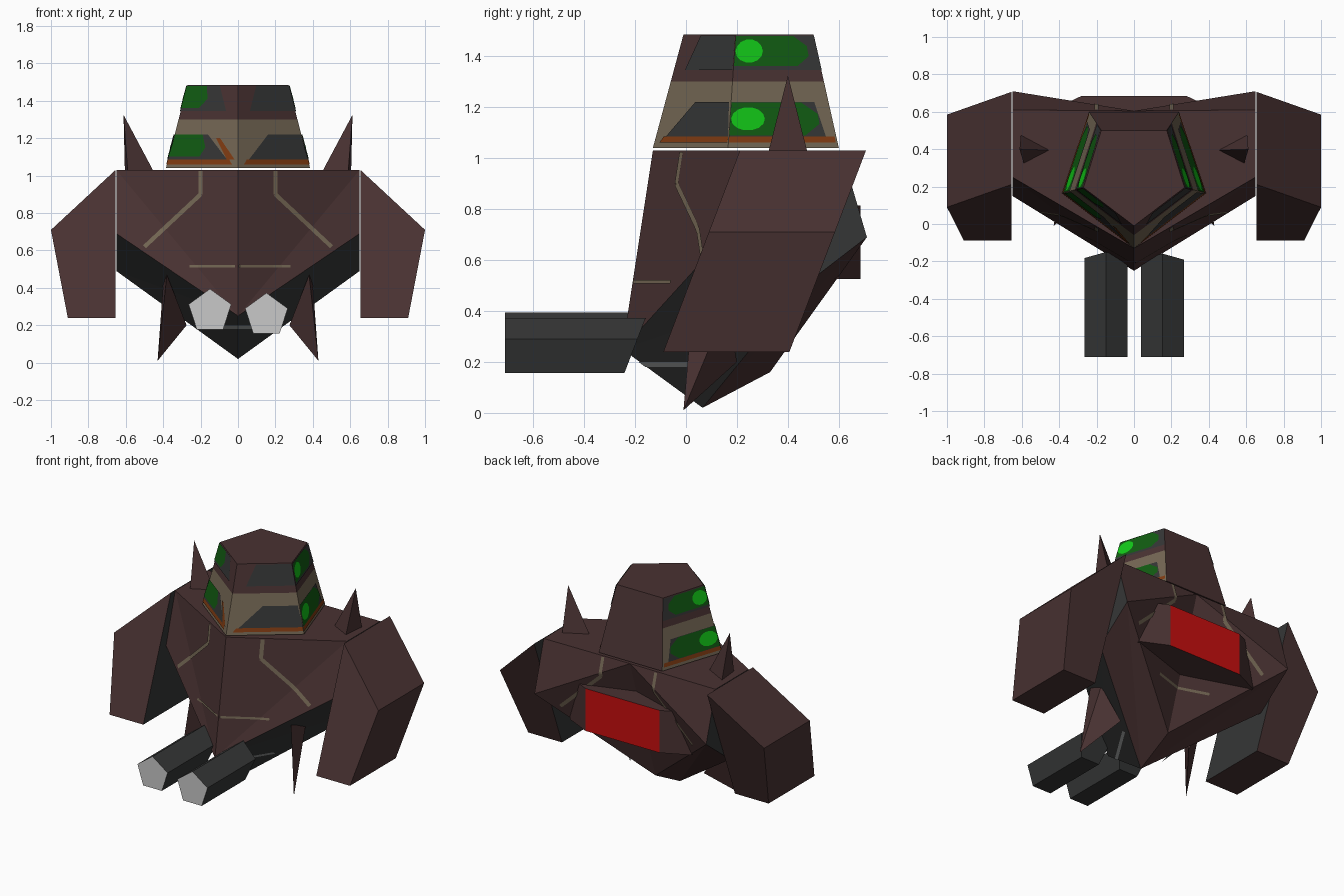
import bpy, math
from mathutils import Vector
from mathutils.bvhtree import BVHTree

if bpy.data.objects.get("Cube"):
    bpy.data.objects.remove(bpy.data.objects["Cube"])


def material(name, *rgb):
    m = bpy.data.materials.new(name)
    lin = [((c / 255 + 0.055) / 1.055) ** 2.4 if c > 10 else c / 255 / 12.92 for c in rgb]
    m.diffuse_color = (*lin, 1)
    m.use_nodes = True
    node = m.node_tree.nodes["Principled BSDF"]
    node.inputs["Base Color"].default_value = (*lin, 1)
    node.inputs["Roughness"].default_value = 0.9
    return m


BROWN = material("dark brown", 73, 50, 50)
BLACK = material("charcoal", 53, 54, 54)
TAN = material("tan", 116, 103, 84)
ORANGE = material("burnt orange", 130, 60, 18)
GREEN = material("deep green", 17, 92, 18)
GLOW = material("bright green", 18, 200, 24)
RED = material("red", 200, 14, 14)
PALE = material("pale grey", 200, 200, 200)
GREY = material("mid grey", 135, 138, 138)


def build(name, verts, faces, mats, index=None, fix=True):
    """Mesh object; index gives one material slot per face."""
    me = bpy.data.meshes.new(name)
    me.from_pydata([tuple(v) for v in verts], [], faces)
    for m in mats:
        me.materials.append(m)
    for p in me.polygons:
        p.material_index = index[p.index] if index else 0
    ob = bpy.data.objects.new(name, me)
    bpy.context.collection.objects.link(ob)
    if fix:
        import bmesh
        bm = bmesh.new()
        bm.from_mesh(me)
        bmesh.ops.recalc_face_normals(bm, faces=bm.faces)
        bm.to_mesh(me)
        bm.free()
    return ob


def loft(name, rings, mats, side=lambda r, i: 0, caps=(0, 0)):
    """Join closed rings of points in order and cap both ends."""
    n = len(rings[0])
    faces, idx = [], []
    for r in range(len(rings) - 1):
        for i in range(n):
            j = (i + 1) % n
            faces.append((r * n + i, r * n + j, r * n + n + j, r * n + n + i))
            idx.append(side(r, i))
    last = (len(rings) - 1) * n
    faces += [tuple(range(n)), tuple(range(last, last + n))]
    idx += caps
    return build(name, [p for ring in rings for p in ring], faces, mats, idx)


# Body: a five-sided section swept back from the centre to each side
centre = [(-.13, 1.03), (-.25, .25), (.065, .02), (.33, .16), (.605, 1.03)]
flank = [(.25, 1.03), (.15, .69), (.45, .49), (.71, .69), (.61, 1.03)]
verts = [(x, y, z) for x, sec in ((-.65, flank), (0, centre), (.65, flank)) for y, z in sec]
faces, idx = [(0, 1, 2, 3, 4), (10, 11, 12, 13, 14)], [1, 1]
for off in (0, 10):
    for i in range(5):
        j = (i + 1) % 5
        a, b, c, d = off + i, off + j, 5 + j, 5 + i
        if i == 3:
            faces += [(a, b, c), (a, c, d)]
        elif i == 0:
            faces += [(a, b, c), (a, c, d)]
        else:
            faces += [(a, b, d), (b, c, d)]
        idx += [1 if i == 1 else 0] * 2
build("body", verts, faces, [BROWN, BLACK], idx)
hull = BVHTree.FromPolygons([Vector(v) for v in verts], faces)


def stripe(name, path, width, mat, from_y):
    """Painted line projected on the body along y; path is in x and z."""
    way = Vector((0, -from_y, 0)).normalized()
    pts, quads = [], []
    for a, b in zip(path, path[1:]):
        a, b = Vector(a), Vector(b)
        across = Vector((a.y - b.y, b.x - a.x)).normalized() * width / 2
        for k in range(13):
            c = a.lerp(b, k / 12)
            for e in (c - across, c + across):
                hit, nor, _, _ = hull.ray_cast(Vector((e.x, from_y, e.y)), way)
                if hit is None:
                    hit = pts[-1] if pts else Vector((e.x, 0, e.y))
                    pts.append(hit)
                else:
                    pts.append(hit - way * 0.005)
            if k:
                n = len(pts)
                quad = (n - 4, n - 3, n - 1, n - 2)
                quads.append(quad)
    build(name, pts, quads, [mat], fix=False)


for s, side in ((-1, "right"), (1, "left")):
    for y, place in ((-3, "front"), (3, "back")):
        stripe(f"{side}_{place}_line", [(s * .2, 1.025), (s * .2, .9), (s * .5, .62)],
               .022, TAN, y)
stripe("front_cross_line", [(-.26, .515), (.28, .515)], .014, TAN, -3)
stripe("back_cross_line", [(-.2, .44), (.2, .44)], .016, TAN, 3)
stripe("belly_line", [(-.225, .19), (.225, .19)], .02, GREY, -3)

# Arms: a four-sided section leaning back with height
arm = [(.655, 1.03), (1, .71), (.91, .24), (.655, .24)]
for s, side in ((-1, "right"), (1, "left")):
    rings = [[(s * x, y + .38 * z, z) for x, z in arm] for y in (-.18, .315)]
    loft(side + "_arm", rings, [BROWN, BLACK], lambda r, i: int(i == 3))


# Spikes: three-sided points on the shoulders and under the body
def spike(name, s, tip, base):
    pts = [(s * x, y, z) for x, y, z in [tip] + base]
    build(name, pts, [(0, 1, 2), (0, 2, 3), (0, 3, 1), (1, 2, 3)], [BROWN])


for s, side in ((-1, "right"), (1, "left")):
    spike(side + "_shoulder_spike", s, (.612, .4, 1.325),
          [(.455, .395, 1.03), (.605, .475, 1.03), (.59, .325, 1.03)])
    spike(side + "_lower_spike", s, (.43, -.01, .01),
          [(.38, .03, .47), (.275, .2, .2), (.4, .16, .42)])

# Guns: five-sided barrels with pale muzzles and slanted rear ends
for x, z, side in ((-.15, .275, "right"), (.152, .253, "left")):
    ring = [(x + .12 * math.sin(a), z + .12 * math.cos(a))
            for a in (k * math.tau / 5 for k in range(5))]
    loft(side + "_gun", [[(px, -.71, pz) for px, pz in ring],
                         [(px, -.302 + .385 * pz, pz) for px, pz in ring]],
         [BLACK, PALE], caps=(1, 0))

# Back pack: flared box with a red plate
rings = [[(-w, y, .525), (w, y, .525), (w, y, .815), (-w, y, .815)]
         for w, y in ((.28, .685), (.46, .60), (.46, .42))]
loft("back_pack", rings, [BROWN, RED], caps=(1, 0))

# Head: five-sided tapered block, tan below and brown above
Z0, Z1 = 1.04, 1.485
low = [(0, -.13), (.385, .165), (.24, .6), (-.24, .6), (-.385, .165)]
top = [(0, -.01), (.27, .195), (.175, .5), (-.175, .5), (-.27, .195)]


def on_head(i, z):
    t = (z - Z0) / (Z1 - Z0)
    return Vector((*Vector(low[i]).lerp(Vector(top[i]), t), z))


loft("head", [[on_head(i, z) for i in range(5)] for z in (Z0, 1.30, Z1)],
     [BROWN, TAN], lambda r, i: int(r == 0 and i != 2))


def panel(name, a, b, shape, mat, lift):
    """Plate on the head face between corners a and b; shape is in u and z."""
    nor = (on_head(b, Z0) - on_head(a, Z0)).cross(on_head(a, Z1) - on_head(a, Z0)).normalized()
    if nor.dot(on_head(a, Z0) + on_head(b, Z0) - Vector((0, .5, 2 * Z0))) < 0:
        nor = -nor
    pts = [on_head(a, z).lerp(on_head(b, z), u) + nor * lift for u, z in shape]
    ob = build(name, pts, [tuple(range(len(pts)))], [mat], fix=False)
    if ob.data.polygons[0].normal.dot(nor) < 0:
        ob.data.flip_normals()


def oval(u, z, ru, rz):
    return [(u + ru * math.cos(k * math.tau / 14), z + rz * math.sin(k * math.tau / 14))
            for k in range(14)]


def lens(u0, u1, z0, z1):
    m = (z0 + z1) / 2
    return [(u0, z0), (u1 - .15, z0), (u1, m - .02), (u1, m + .02), (u1 - .15, z1), (u0, z1)]


for corner, back, side in ((4, 3, "right"), (1, 2, "left")):
    # Front face of this side
    panel(side + "_front_trim", 0, corner, [(.08, 1.06), (1, 1.06), (1, 1.085), (.12, 1.085)],
          ORANGE, .004)
    panel(side + "_front_lower_window", 0, corner,
          [(.15, 1.085), (1, 1.085), (.98, 1.22), (.47, 1.22)], BLACK, .004)
    panel(side + "_front_upper_window", 0, corner,
          [(.2, 1.345), (1, 1.345), (1, 1.48), (.35, 1.48)], BLACK, .004)
    # Side face
    panel(side + "_side_trim", corner, back, [(0, 1.06), (.98, 1.06), (.98, 1.085), (0, 1.085)],
          ORANGE, .004)
    panel(side + "_side_lower_window", corner, back,
          [(0, 1.085), (.9, 1.085), (.85, 1.22), (0, 1.22)], BLACK, .004)
    panel(side + "_side_upper_window", corner, back,
          [(0, 1.345), (1, 1.345), (1, 1.48), (0, 1.48)], BLACK, .004)
    for z0, z1, u1, name in ((1.088, 1.218, .86, "lower"), (1.36, 1.478, .88, "upper")):
        panel(f"{side}_{name}_lens", corner, back, lens(0, u1, z0, z1), GREEN, .006)
        panel(f"{side}_{name}_glow", corner, back,
              oval(.17, (z0 + z1) / 2, .165, .046), GLOW, .008)

# Extra marks on the right front face
panel("right_front_slash", 0, 4, [(.04, 1.085), (.15, 1.085), (.33, 1.2), (.27, 1.2)], ORANGE, .006)
panel("right_front_lower_lens", 0, 4, lens(1, .5, 1.1, 1.22)[:1] +
      [(.55, 1.1), (.48, 1.15), (.55, 1.22), (.98, 1.22)], GREEN, .006)
panel("right_front_upper_lens", 0, 4,
      [(1, 1.36), (.68, 1.36), (.55, 1.41), (.6, 1.478), (1, 1.478)], GREEN, .006)
